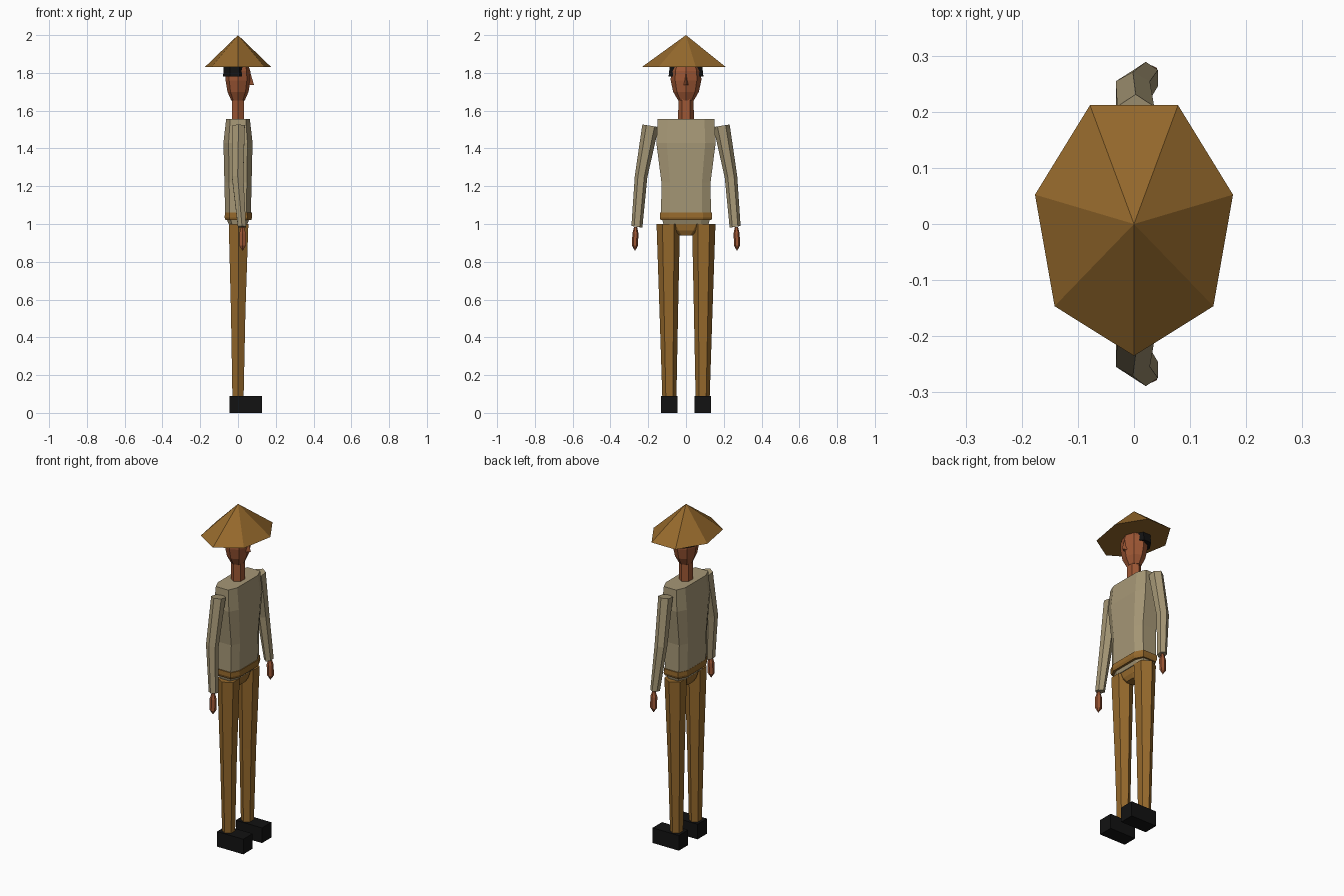
import bpy, bmesh, math

if "Cube" in bpy.data.objects:
    bpy.data.objects.remove(bpy.data.objects["Cube"])


def material(name, rgb):
    m = bpy.data.materials.new(name)
    m.diffuse_color = (*rgb, 1)
    m.use_nodes = True
    m.node_tree.nodes["Principled BSDF"].inputs["Base Color"].default_value = m.diffuse_color
    return m


STRAW = material("brown", (0.30, 0.14, 0.025))
SHIRT = material("beige cloth", (0.38, 0.31, 0.18))
SKIN = material("skin", (0.34, 0.095, 0.035))
BLACK = material("black", (0.006, 0.006, 0.006))


def ngon(n, start=0.0):
    """Unit cross-section with n corners, first corner at angle start (degrees)."""
    a = [math.radians(start) + 2 * math.pi * i / n for i in range(n)]
    return [(math.cos(t), math.sin(t)) for t in a]


CHAMFERED = [(1, -.65), (1, .65), (.65, 1), (-.65, 1),
             (-1, .65), (-1, -.65), (-.65, -1), (.65, -1)]
HEX = ngon(6, 90)
OCT = ngon(8, 0)


def loft(name, section, rings, mat, tilt=0.0):
    """Skin rings (cx, cy, z, rx, ry) with a cross-section; tilt raises z along y."""
    bm = bmesh.new()
    loops = [[bm.verts.new((cx + u * rx, cy + v * ry, z + tilt * v * ry))
              for u, v in section] for cx, cy, z, rx, ry in rings]
    n = len(section)
    for a, b in zip(loops, loops[1:]):
        for i in range(n):
            j = (i + 1) % n
            bm.faces.new((a[i], a[j], b[j], b[i]))
    bm.faces.new(loops[0][::-1])
    bm.faces.new(loops[-1])
    bmesh.ops.remove_doubles(bm, verts=bm.verts, dist=1e-5)
    bmesh.ops.recalc_face_normals(bm, faces=bm.faces)
    me = bpy.data.meshes.new(name)
    bm.to_mesh(me)
    bm.free()
    me.materials.append(mat)
    ob = bpy.data.objects.new(name, me)
    bpy.context.collection.objects.link(ob)
    return ob


# Conical hat with seven sides
loft("hat", ngon(7, -90), [(0, 0, 1.83, .181, .235), (0, 0, 2.0, 0, 0)], STRAW)

# Head, nose, hair and neck (the figure looks towards +x)
loft("head", OCT, [(0, 0, 1.655, .036, .042), (0, 0, 1.70, .056, .068),
                   (0, 0, 1.76, .066, .081), (0, 0, 1.81, .065, .080),
                   (0, 0, 1.87, .045, .055)], SKIN)
loft("nose", ngon(3, 0), [(.065, 0, 1.735, .02, .016), (.066, 0, 1.80, 0, 0)], SKIN)
loft("hair", ngon(8, 22.5), [(-.018, 0, 1.78, .066, .100),
                             (-.018, 0, 1.86, .060, .090)], BLACK)
loft("neck", HEX, [(0, 0, 1.54, .037, .042), (0, 0, 1.67, .037, .040)], SKIN)

# Shirt body, belt and hips
loft("shirt", CHAMFERED, [(0, 0, 1.0, .050, .120), (0, 0, 1.05, .068, .132),
                          (0, 0, 1.22, .072, .130), (0, 0, 1.43, .077, .157),
                          (0, 0, 1.555, .063, .150)], SHIRT)
loft("belt", CHAMFERED, [(.002, 0, 1.02, .068, .134), (.002, 0, 1.035, .073, .139),
                         (.002, 0, 1.06, .071, .138)], STRAW)
loft("hips", CHAMFERED, [(0, 0, .94, .030, .035), (0, 0, .965, .042, .060),
                         (0, 0, 1.01, .047, .090)], STRAW)

# Paired limbs
BOX = ngon(4, 45)
R = math.sqrt(2)
for s, side in ((1, "left"), (-1, "right")):
    loft(f"{side}_leg", HEX, [(0, s * .088, .07, .034, .037),
                              (.001, s * .091, .53, .044, .049),
                              (.003, s * .094, 1.0, .060, .062)], STRAW)
    loft(f"{side}_shoe", BOX, [(.041, s * .088, z, .086 * R, .044 * R)
                               for z in (0, .09)], BLACK)
    loft(f"{side}_sleeve", HEX, [(.003, s * .188, 1.52, .038, .043),
                                 (-.002, s * .238, 1.25, .035, .033),
                                 (.021, s * .260, .985, .025, .029)], SHIRT, tilt=.16 * s)
    loft(f"{side}_hand", HEX, [(.024, s * .270, .857, 0, 0),
                               (.024, s * .270, .885, .020, .016),
                               (.024, s * .268, .950, .020, .016),
                               (.024, s * .267, .985, .008, .008)], SKIN)
